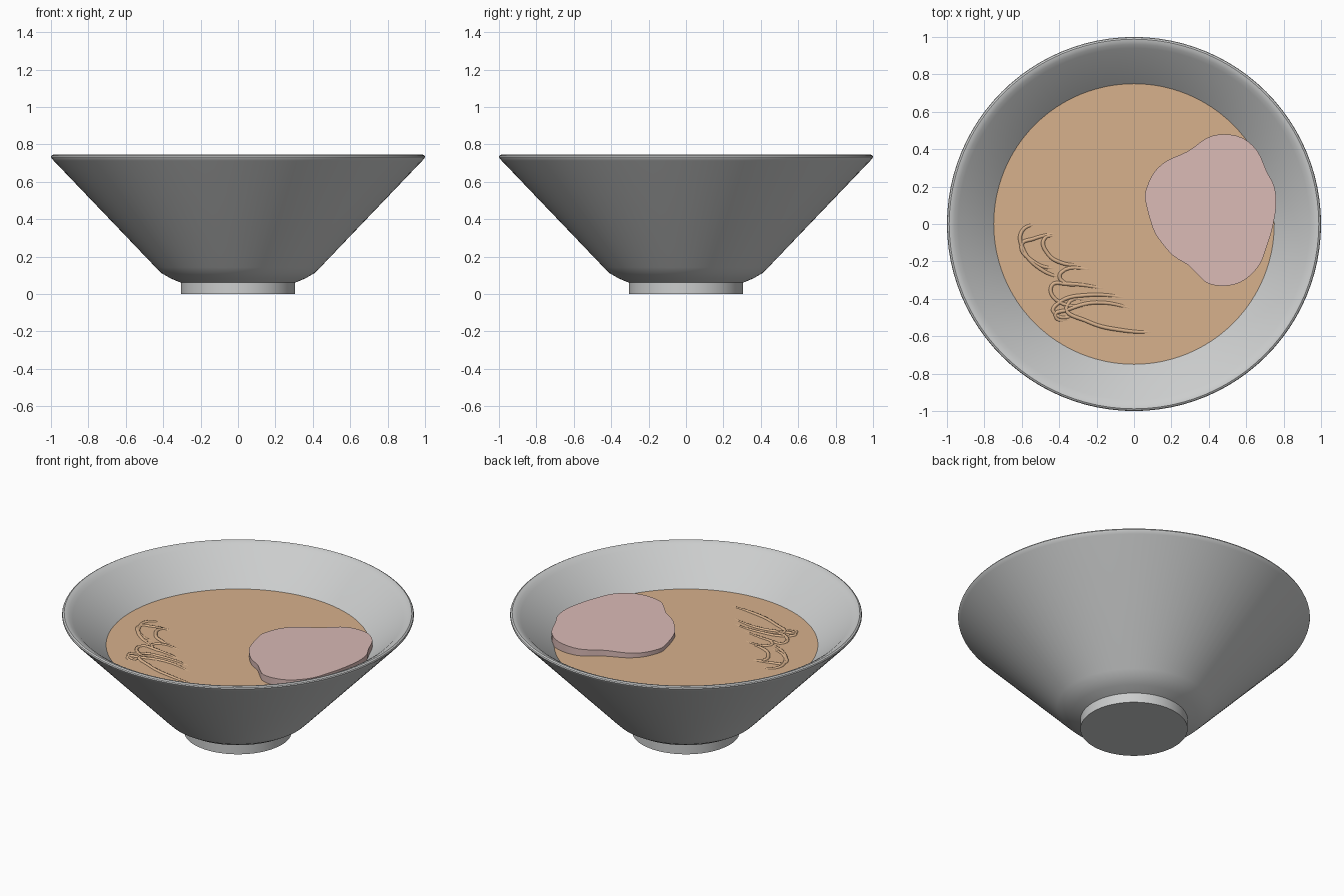
import bpy, bmesh, math

if "Cube" in bpy.data.objects:
    bpy.data.objects.remove(bpy.data.objects["Cube"])

BROTH_Z = 0.545


def material(name, rgb):
    m = bpy.data.materials.new(name)
    m.diffuse_color = (*rgb, 1)
    m.use_nodes = True
    m.node_tree.nodes["Principled BSDF"].inputs["Base Color"].default_value = m.diffuse_color
    return m


ceramic = material("ceramic grey", (0.60, 0.61, 0.61))
broth_tan = material("broth tan", (0.68, 0.44, 0.265))
meat_pink = material("meat pink", (0.70, 0.49, 0.465))


def finish(name, bm, mat, smooth=True):
    bmesh.ops.recalc_face_normals(bm, faces=bm.faces)
    me = bpy.data.meshes.new(name)
    bm.to_mesh(me)
    bm.free()
    ob = bpy.data.objects.new(name, me)
    bpy.context.collection.objects.link(ob)
    me.materials.append(mat)
    if smooth:
        bpy.ops.object.select_all(action='DESELECT')
        ob.select_set(True)
        bpy.context.view_layer.objects.active = ob
        bpy.ops.object.shade_smooth_by_angle(angle=math.radians(32))
    return ob


def lathe(name, profile, mat, n=96):
    bm = bmesh.new()
    vs = [bm.verts.new((r, 0, z)) for r, z in profile]
    es = [bm.edges.new(p) for p in zip(vs, vs[1:])]
    bmesh.ops.spin(bm, geom=vs + es, axis=(0, 0, 1), cent=(0, 0, 0),
                   angle=2 * math.pi, steps=n, use_duplicate=False)
    bmesh.ops.remove_doubles(bm, verts=bm.verts, dist=1e-4)
    return finish(name, bm, mat)


# Bowl: foot, flared wall, rounded rim and inner wall
lathe("bowl", [
    (0, 0), (0.305, 0), (0.305, 0.06), (0.36, 0.083), (0.41, 0.112), (0.44, 0.142),
    (0.985, 0.712), (0.997, 0.725), (1.0, 0.733), (0.997, 0.740), (0.988, 0.745),
    (0.975, 0.743), (0.960, 0.735), (0.940, 0.722),
    (0.75, BROTH_Z), (0.38, 0.19), (0.30, 0.14), (0, 0.12)], ceramic)

# Broth surface
bm = bmesh.new()
bmesh.ops.create_circle(bm, cap_ends=True, segments=96, radius=0.752)
bmesh.ops.translate(bm, verts=bm.verts, vec=(0, 0, BROTH_Z))
broth = finish("broth", bm, broth_tan, smooth=False)
if broth.data.polygons[0].normal.z < 0:
    broth.data.flip_normals()

# Meat slice: irregular outline, slightly tilted slab
outline = [(0.06, 0.13), (0.07, 0.2), (0.11, 0.28), (0.18, 0.34), (0.29, 0.39),
           (0.39, 0.46), (0.48, 0.48), (0.58, 0.46), (0.66, 0.39), (0.71, 0.28),
           (0.75, 0.2), (0.76, 0.1), (0.74, -0.02), (0.71, -0.12), (0.67, -0.22),
           (0.59, -0.3), (0.5, -0.33), (0.4, -0.32), (0.34, -0.27), (0.29, -0.22),
           (0.21, -0.17), (0.14, -0.09), (0.10, -0.02)]


def catmull(p, i, t):
    a, b, c, d = (p[(i + k) % len(p)] for k in (-1, 0, 1, 2))
    return [0.5 * (2 * b[k] + (c[k] - a[k]) * t
                   + (2 * a[k] - 5 * b[k] + 4 * c[k] - d[k]) * t * t
                   + (3 * b[k] - a[k] - 3 * c[k] + d[k]) * t ** 3) for k in (0, 1)]


bm = bmesh.new()
ring = [catmull(outline, i, t / 3) for i in range(len(outline)) for t in range(3)]
face = bm.faces.new([bm.verts.new((x, y, 0.572 + 0.05 * (x - 0.1))) for x, y in ring])
ext = bmesh.ops.extrude_face_region(bm, geom=[face], use_keep_orig=True)
bmesh.ops.translate(bm, vec=(0, 0, -0.055),
                    verts=[v for v in ext["geom"] if isinstance(v, bmesh.types.BMVert)])
finish("meat_slice", bm, meat_pink)

# Noodles: thin strands that just break the broth surface and dip at their ends
strands = [
    [(-0.50, 0.01), (-0.60, -0.04), (-0.59, -0.14), (-0.50, -0.24), (-0.36, -0.30)],
    [(-0.38, -0.04), (-0.54, -0.08), (-0.60, -0.11), (-0.54, -0.20), (-0.38, -0.25)],
    [(-0.40, -0.06), (-0.48, -0.08), (-0.46, -0.16), (-0.38, -0.21), (-0.28, -0.22)],
    [(-0.16, -0.25), (-0.39, -0.26), (-0.39, -0.30), (-0.20, -0.31)],
    [(-0.08, -0.36), (-0.36, -0.32), (-0.44, -0.33), (-0.41, -0.41), (-0.14, -0.42)],
    [(0.02, -0.40), (-0.25, -0.38), (-0.40, -0.42), (-0.43, -0.47), (-0.20, -0.45)],
    [(0.06, -0.47), (-0.20, -0.42), (-0.36, -0.46), (-0.42, -0.49), (-0.28, -0.50)],
    [(0.14, -0.58), (-0.05, -0.57), (-0.25, -0.52), (-0.36, -0.44), (-0.10, -0.45)],
]
for k, pts in enumerate(strands):
    cu = bpy.data.curves.new("noodle_path", 'CURVE')
    cu.dimensions = '3D'
    cu.bevel_depth = 0.011
    cu.bevel_resolution = 2
    cu.resolution_u = 8
    sp = cu.splines.new('BEZIER')
    sp.bezier_points.add(len(pts) - 1)
    for i, (bp, (x, y)) in enumerate(zip(sp.bezier_points, pts)):
        end = i in (0, len(pts) - 1)
        bp.co = (x, y, BROTH_Z - (0.014 if end else 0.003))
        bp.handle_left_type = bp.handle_right_type = 'AUTO'
    cu.materials.append(broth_tan)
    bpy.context.collection.objects.link(bpy.data.objects.new(f"noodle_{k + 1}", cu))
